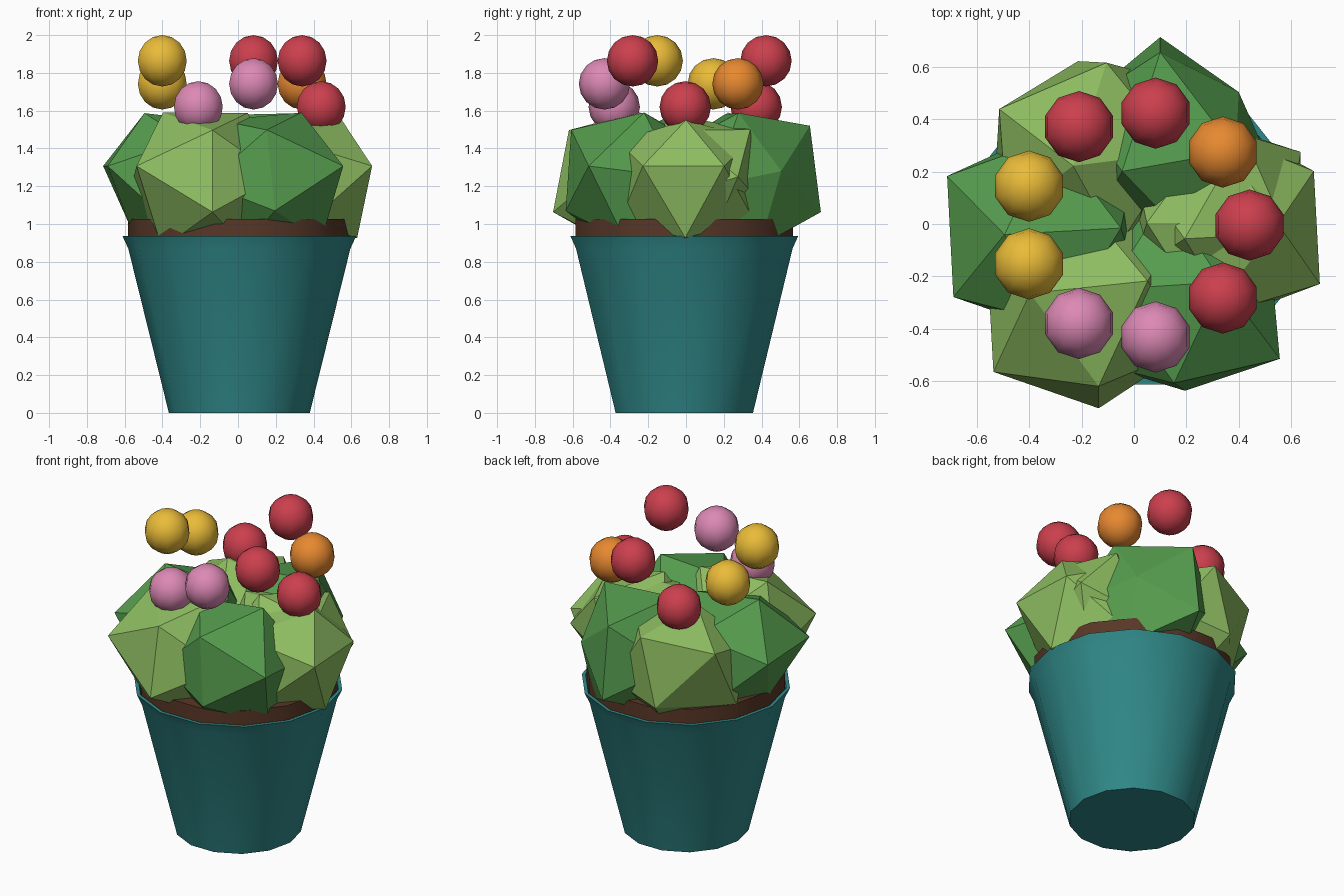
import bpy, bmesh, math
from mathutils import Vector, Matrix

if "Cube" in bpy.data.objects:
    bpy.data.objects.remove(bpy.data.objects["Cube"])

CX, CY = 0.007, -0.009


def material(name, rgb):
    m = bpy.data.materials.new(name)
    m.diffuse_color = (*rgb, 1)
    m.use_nodes = True
    m.node_tree.nodes["Principled BSDF"].inputs["Base Color"].default_value = m.diffuse_color
    return m


TEAL = material("teal", (0.03, 0.25, 0.25))
SOIL = material("soil_brown", (0.10, 0.038, 0.02))
LIGHT = material("light_green", (0.27, 0.51, 0.12))
DARK = material("dark_green", (0.09, 0.33, 0.075))
RED = material("red", (0.60, 0.05, 0.075))
ORANGE = material("orange", (0.80, 0.25, 0.03))
YELLOW = material("yellow", (0.82, 0.50, 0.04))
PINK = material("pink", (0.72, 0.25, 0.46))


def add_object(name, bm, mat, loc=(0, 0, 0), smooth=None):
    bmesh.ops.recalc_face_normals(bm, faces=bm.faces)
    me = bpy.data.meshes.new(name)
    bm.to_mesh(me)
    bm.free()
    me.materials.append(mat)
    ob = bpy.data.objects.new(name, me)
    ob.location = loc
    bpy.context.collection.objects.link(ob)
    if smooth:
        bpy.ops.object.select_all(action='DESELECT')
        ob.select_set(True)
        bpy.context.view_layer.objects.active = ob
        bpy.ops.object.shade_smooth_by_angle(angle=math.radians(smooth))
    return ob


def lathe(name, profile, mat, n=14):
    """Revolve an (r, z) profile, closing both ends with a cap."""
    bm = bmesh.new()
    rings = [[bm.verts.new((r * math.cos(math.tau * k / n),
                            r * math.sin(math.tau * k / n), z))
              for k in range(n)] for r, z in profile]
    for a, b in zip(rings, rings[1:]):
        for k in range(n):
            j = (k + 1) % n
            bm.faces.new((a[k], a[j], b[j], b[k]))
    bm.faces.new(rings[0])
    bm.faces.new(rings[-1])
    return add_object(name, bm, mat, (CX, CY, 0), 35)


# Pot with a flared lip, and the soil plug
lathe("pot", [(0.373, 0), (0.588, 0.87), (0.619, 0.937), (0.597, 0.937),
              (0.565, 0.87), (0.545, 0.80)], TEAL)
lathe("soil", [(0.59, 0.89), (0.59, 1.027)], SOIL)


def leaf_clump(name, centre, radius, corners, mat):
    """Icosahedron turned so two corners meet the first two points; nearest corners snap to the points."""
    c = Vector(centre)
    pts = [Vector(p) for p in corners]
    bm = bmesh.new()
    bmesh.ops.create_icosphere(bm, subdivisions=1, radius=radius)
    bm.verts.ensure_lookup_table()
    v0 = bm.verts[0]
    v1 = v0.link_edges[0].other_vert(v0)

    def frame(a, b):
        x = (a + b).normalized()
        z = a.cross(b).normalized()
        return Matrix((x, z.cross(x), z)).transposed()

    rot = frame(pts[0] - c, pts[1] - c) @ frame(v0.co, v1.co).inverted()
    for v in bm.verts:
        v.co = rot @ v.co + c
        v.co.z = min(v.co.z, 1.59)
    free = list(bm.verts)
    for p in pts:
        v = min(free, key=lambda q: (q.co - p).length)
        v.co = p
        free.remove(v)
    return add_object(name, bm, mat)


# Ring of leaf clumps
Z = 1.23
clumps = [
    ((0.34, 0.0, Z), 0.42, [(0.71, -0.229, 1.307), (0.687, 0.202, 1.307), (0.55, 0, 1.55)]),
    ((0.17, 0.295, Z), 0.42, [(0.10, 0.714, 1.063), (0.10, 0.656, 1.52), (0.40, 0.504, 1.28)]),
    ((-0.17, 0.29, Z), 0.42, [(-0.214, 0.622, 1.06), (-0.515, 0.439, 1.42), (-0.527, 0.237, 1.02)]),
    ((-0.34, -0.03, Z), 0.42, [(-0.714, 0.183, 1.307), (-0.69, -0.279, 1.307),
                               (-0.495, -0.04, 1.587), (-0.57, -0.03, 0.985)]),
    ((-0.175, -0.29, Z), 0.43, [(-0.135, -0.704, 1.063), (-0.135, -0.62, 1.497), (-0.537, -0.565, 1.307)]),
    ((0.17, -0.285, Z), 0.42, [(0.195, -0.637, 1.07), (0.557, -0.515, 1.307)]),
    ((0.32, 0.03, Z), 0.38, [(0.637, 0.275, 1.25), (0.42, 0.34, 1.50)]),
]
for i, (c, r, p) in enumerate(clumps):
    leaf_clump(f"leaf_clump_{i + 1}", c, r, p, DARK if i % 2 else LIGHT)

# Ring of round blossoms at three repeating heights
colours = [RED, ORANGE, RED, RED, YELLOW, YELLOW, PINK, PINK, RED]
for i, mat in enumerate(colours):
    a = math.radians(40 * i)
    bm = bmesh.new()
    bmesh.ops.create_uvsphere(bm, u_segments=10, v_segments=8, radius=0.136)
    add_object(f"blossom_{i + 1}", bm, mat,
               (CX + 0.434 * math.cos(a), -0.004 + 0.434 * math.sin(a),
                1.62 + 0.122 * (i % 3)), 60)
